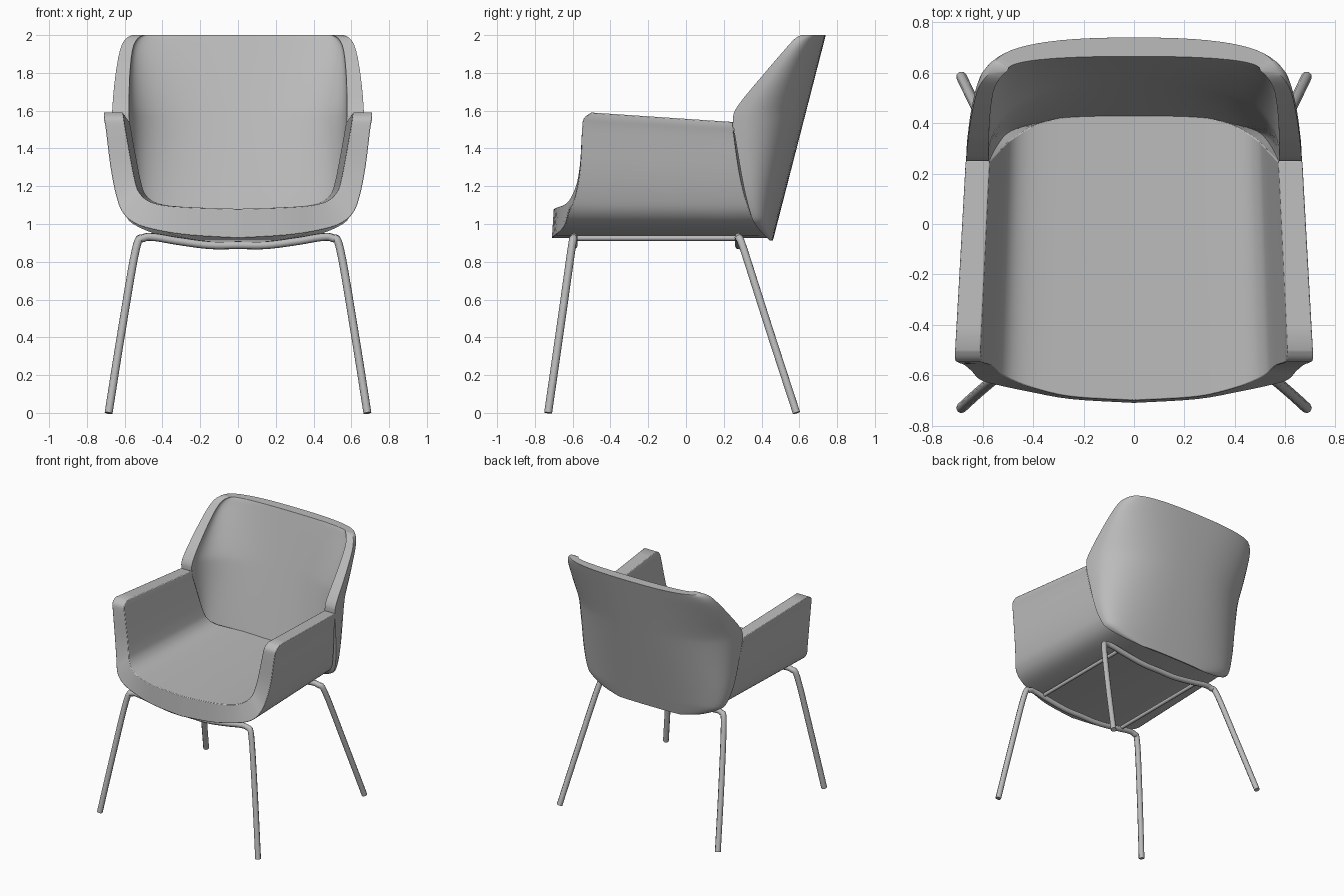
import bpy, bmesh, math

if "Cube" in bpy.data.objects:
    bpy.data.objects.remove(bpy.data.objects["Cube"])

grey = bpy.data.materials.new("soft grey")
grey.diffuse_color = (0.5, 0.5, 0.5, 1)
grey.use_nodes = True
grey.node_tree.nodes["Principled BSDF"].inputs["Base Color"].default_value = grey.diffuse_color


def smooth_path(pts, n=4):
    """Catmull-Rom curve through points of any dimension."""
    out = []
    for i in range(len(pts) - 1):
        a, b, c, d = pts[max(i - 1, 0)], pts[i], pts[i + 1], pts[min(i + 2, len(pts) - 1)]
        for k in range(n):
            t = k / n
            out.append(tuple(0.5 * (2 * q + (r - p) * t + (2 * p - 5 * q + 4 * r - s) * t * t
                                    + (3 * q - p - 3 * r + s) * t ** 3)
                             for p, q, r, s in zip(a, b, c, d)))
    return out + [tuple(pts[-1])]


def mirrored(half):
    """Extend a half profile that starts at x = 0 over to negative x."""
    return [(-p[0], *p[1:]) for p in reversed(half[1:])] + half


def shell(name, outer, inner, bevel):
    """Closed shell from two equal grids of points."""
    bm = bmesh.new()
    grids = [[[bm.verts.new(p) for p in row] for row in g] for g in (outer, inner)]
    o, n = grids
    rows, cols = len(o), len(o[0])
    for g in grids:
        for i in range(rows - 1):
            for j in range(cols - 1):
                bm.faces.new((g[i][j], g[i][j + 1], g[i + 1][j + 1], g[i + 1][j]))
    for i in (0, rows - 1):
        for j in range(cols - 1):
            bm.faces.new((o[i][j], o[i][j + 1], n[i][j + 1], n[i][j]))
    for j in (0, cols - 1):
        for i in range(rows - 1):
            bm.faces.new((o[i][j], o[i + 1][j], n[i + 1][j], n[i][j]))
    bmesh.ops.recalc_face_normals(bm, faces=bm.faces)
    mesh = bpy.data.meshes.new(name)
    bm.to_mesh(mesh)
    bm.free()
    ob = bpy.data.objects.new(name, mesh)
    bpy.context.collection.objects.link(ob)
    mesh.materials.append(grey)
    bpy.context.view_layer.objects.active = ob
    ob.select_set(True)
    bpy.ops.object.shade_smooth_by_angle(angle=math.radians(40))
    ob.select_set(False)
    b = ob.modifiers.new("soft edge", 'BEVEL')
    b.width, b.segments, b.limit_method, b.angle_limit = bevel, 2, 'ANGLE', math.radians(50)
    return ob


# Seat and arms: U profile as (x, z, front y, back y), swept front to back
seat_outer = [(0, .925, -.71, .43), (.25, .94, -.695, .42), (.42, .965, -.665, .40),
              (.54, 1.0, -.64, .37), (.61, 1.06, -.62, .34), (.645, 1.15, -.585, .31),
              (.675, 1.3, -.56, .28), (.70, 1.5, -.55, .255), (.71, 1.56, -.54, .25),
              (.71, 1.59, -.50, .25)]
seat_inner = [(0, 1.08, -.70, .45), (.25, 1.088, -.685, .43), (.40, 1.10, -.65, .40),
              (.48, 1.125, -.62, .36), (.525, 1.17, -.595, .33), (.545, 1.23, -.575, .31),
              (.565, 1.33, -.56, .29), (.595, 1.5, -.55, .26), (.605, 1.56, -.54, .25),
              (.61, 1.59, -.50, .25)]


def sweep(profile, steps=8):
    grid = []
    for k in range(steps + 1):
        t = k / steps
        row = []
        for x, z, yf, yb in profile:
            drop = .05 * t * max(0, (z - 1.1) / .49)
            row.append((x * (1 - .06 * t), yf + (yb - yf) * t, z - drop))
        grid.append(row)
    return grid


shell("seat_and_arms", sweep(mirrored(smooth_path(seat_outer))),
      sweep(mirrored(smooth_path(seat_inner))), .012)

# Backrest: levels as (z, half width, side edge y), each a rounded plan curve
levels = smooth_path([(.912, .28, .445), (.945, .43, .41), (1.0, .555, .365), (1.06, .60, .34),
                      (1.2, .635, .305), (1.4, .655, .27), (1.54, .665, .25), (1.62, .665, .27),
                      (1.78, .65, .40), (1.92, .625, .52), (1.98, .595, .575), (2.0, .56, .61)], 3)


def plan_curve(z, w, yf, yb, steps=14):
    row = []
    for k in range(-steps, steps + 1):
        a = math.pi / 2 * k / steps
        x = math.copysign(abs(math.sin(a)) ** .8, a) * w
        row.append((x, yf + (yb - yf) * max(0, math.cos(a)) ** .8, z))
    return row


back_outer, back_inner = [], []
for z, w, yf in levels:
    yb = .46 + .28 * (z - .912) / 1.088
    back_outer.append(plan_curve(z, w, yf, yb))
    thick = .09 - .03 * max(0, (z - 1.6) / .4)
    back_inner.append(plan_curve(z, w - thick, yf, max(yb - .075, yf + .004)))
shell("backrest", back_outer, back_inner, .012)


def tube(name, pts, radius, n=5):
    """Round steel tube along a smoothed path."""
    cu = bpy.data.curves.new(name, 'CURVE')
    cu.dimensions = '3D'
    cu.bevel_depth, cu.bevel_resolution, cu.use_fill_caps = radius, 2, True
    path = smooth_path(pts, n)
    sp = cu.splines.new('POLY')
    sp.points.add(len(path) - 1)
    for p, co in zip(sp.points, path):
        p.co = (*co, 1)
    cu.materials.append(grey)
    ob = bpy.data.objects.new(name, cu)
    bpy.context.collection.objects.link(ob)


# Leg frames: one bent tube makes two legs and the crossbar between them
for name, foot_y, top_y in (("front_legs", -.73, -.595), ("rear_legs", .585, .28)):
    half = [(0, top_y, .888), (.15, top_y, .888), (.32, top_y, .91), (.44, top_y, .93),
            (.50, top_y, .925), (.54, top_y + (foot_y - top_y) * .08, .87),
            (.615, top_y + (foot_y - top_y) * .53, .44), (.685, foot_y, 0)]
    tube(name, mirrored(half), .021)

# Rails joining the two frames under the seat
for side, s in (("left", -1), ("right", 1)):
    tube(side + "_rail", [(s * .37, -.595, .925), (s * .37, .28, .925)], .014)
